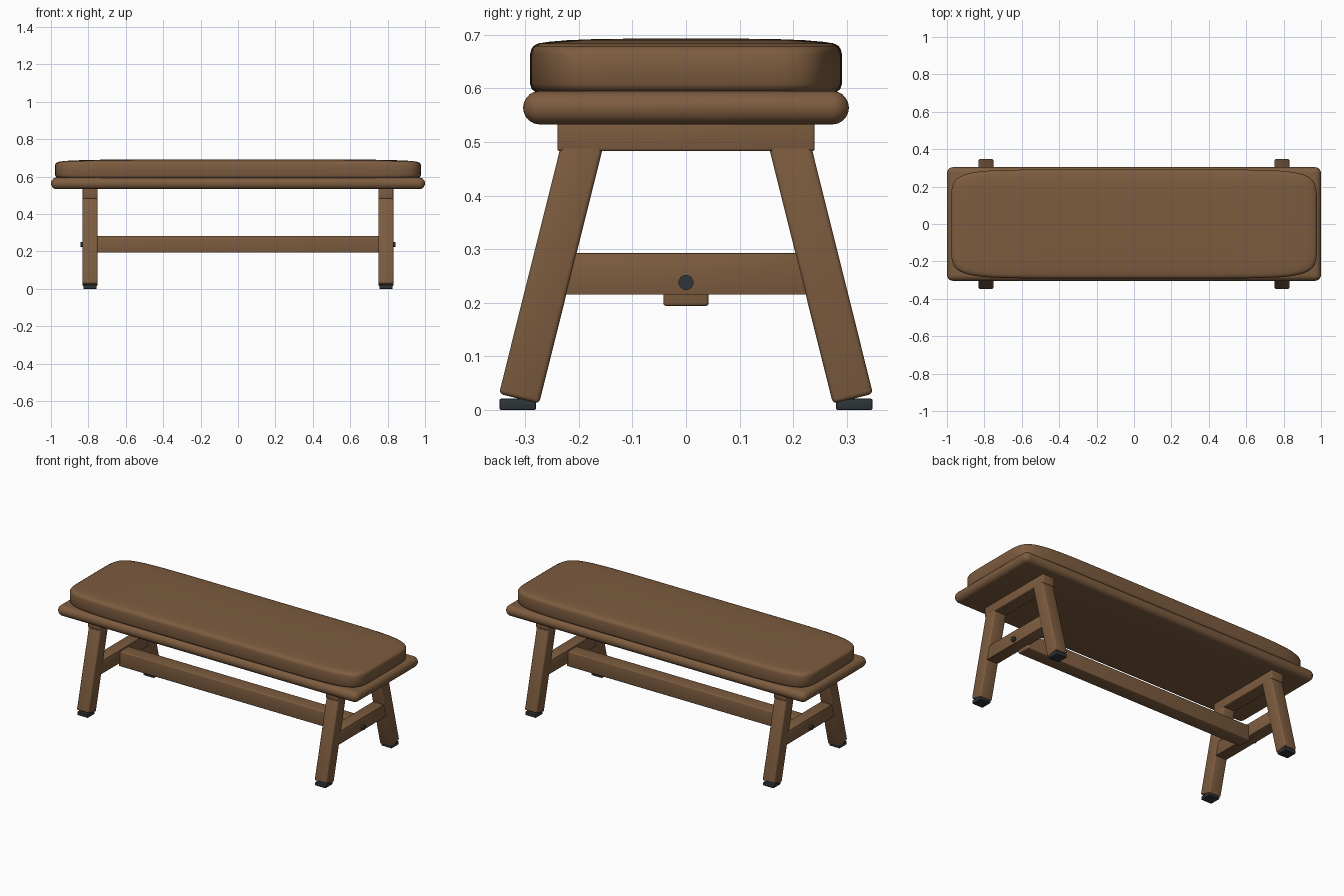
import bpy, bmesh, math
from mathutils import Matrix

if "Cube" in bpy.data.objects:
    bpy.data.objects.remove(bpy.data.objects["Cube"])


def material(name, col):
    m = bpy.data.materials.new(name)
    m.diffuse_color = (*col, 1)
    m.use_nodes = True
    m.node_tree.nodes["Principled BSDF"].inputs["Base Color"].default_value = m.diffuse_color
    return m


wood = material("brown wood", (0.205, 0.107, 0.050))
rubber = material("dark rubber", (0.028, 0.035, 0.039))


def finish(name, bm, mat, bevel=0, segs=3):
    bmesh.ops.recalc_face_normals(bm, faces=bm.faces)
    if bevel:
        bmesh.ops.bevel(bm, geom=bm.edges[:], offset=bevel, segments=segs,
                        profile=0.5, affect='EDGES')
    me = bpy.data.meshes.new(name)
    bm.to_mesh(me)
    bm.free()
    ob = bpy.data.objects.new(name, me)
    bpy.context.collection.objects.link(ob)
    me.materials.append(mat)
    bpy.ops.object.select_all(action='DESELECT')
    ob.select_set(True)
    bpy.context.view_layer.objects.active = ob
    bpy.ops.object.shade_smooth_by_angle(angle=math.radians(35))
    return ob


def box(name, loc, size, mat, bevel=0, segs=3, tilt=0, taper=1):
    bm = bmesh.new()
    bmesh.ops.create_cube(bm, size=1)
    for v in bm.verts:
        if v.co.z > 0:
            v.co.y *= taper
        v.co = [c * s for c, s in zip(v.co, size)]
    m = Matrix.Translation(loc) @ Matrix.Rotation(tilt, 4, 'X')
    bmesh.ops.transform(bm, matrix=m, verts=bm.verts)
    return finish(name, bm, mat, bevel, segs)


def loft(name, rings, mat):
    """Skin a list of point rings and cap both ends."""
    bm = bmesh.new()
    loops = [[bm.verts.new(p) for p in r] for r in rings]
    n = len(loops[0])
    for a, b in zip(loops, loops[1:]):
        for i in range(n):
            bm.faces.new((a[i], a[(i + 1) % n], b[(i + 1) % n], b[i]))
    bm.faces.new(loops[0])
    bm.faces.new(loops[-1])
    return finish(name, bm, mat)


def rounded_rect(a, b, r, z, k=6):
    pts = []
    for q, (sx, sy) in enumerate(((1, 1), (-1, 1), (-1, -1), (1, -1))):
        for i in range(k + 1):
            t = math.pi / 2 * (q + i / k)
            pts.append((sx * (a - r) + r * math.cos(t),
                        sy * (b - r) + r * math.sin(t), z))
    return pts


def superellipse(a, b, z, n=8, count=120):
    pts = []
    for i in range(count):
        t = 2 * math.pi * (i + 0.5) / count
        c, s = math.cos(t), math.sin(t)
        pts.append((math.copysign(a * abs(c) ** (2 / n), c),
                    math.copysign(b * abs(s) ** (2 / n), s), z))
    return pts


# Seat board with a fully rounded edge
rings = []
for i in range(11):
    t = math.pi * (i / 10 - 0.5)
    d = 0.03 * (1 - math.cos(t))
    rings.append(rounded_rect(1 - d, 0.304 - d, 0.033 - d, 0.564 + 0.031 * math.sin(t)))
loft("seat_board", rings, wood)

# Domed cushion: inset in x, inset in y, height
profile = [(0.015, 0.010, 0.593), (0.005, 0.003, 0.599), (0, 0, 0.608),
           (0, 0, 0.664), (0.004, 0.002, 0.672), (0.016, 0.006, 0.679),
           (0.048, 0.015, 0.684), (0.10, 0.035, 0.687), (0.2, 0.07, 0.690),
           (0.36, 0.12, 0.692), (0.6, 0.2, 0.693)]
loft("cushion", [superellipse(0.978 - dx, 0.291 - dy, z) for dx, dy, z in profile], wood)

# End frames
A = math.radians(14)
L = 0.505
for sx, end in ((-1, "left"), (1, "right")):
    x = sx * 0.791
    box(end + "_top_rail", (x, 0, 0.512), (0.08, 0.48, 0.058), wood, 0.005)
    # Trapezoid cross rail meeting the splayed legs
    box(end + "_cross_rail", (x, 0, 0.254), (0.072, 0.456, 0.078), wood, 0.002, 2,
        taper=0.915)
    for sy, side in ((-1, "front"), (1, "back")):
        cy = sy * (0.3115 - math.sin(A) * L / 2)
        cz = 0.021 + math.cos(A) * L / 2
        box(f"{side}_{end}_leg", (x, cy, cz), (0.08, 0.077, L), wood, 0.008,
            tilt=sy * A)
        box(f"{side}_{end}_foot", (x, sy * 0.314, 0.0105), (0.07, 0.068, 0.021),
            rubber, 0.003, 2)
    # Bolt head on the outer face
    bm = bmesh.new()
    bmesh.ops.create_cone(bm, cap_ends=True, segments=24, radius1=0.014,
                          radius2=0.014, depth=0.03)
    bmesh.ops.transform(bm, verts=bm.verts,
                        matrix=Matrix.Translation((sx * 0.826, 0, 0.238))
                        @ Matrix.Rotation(math.pi / 2, 4, 'Y'))
    finish(end + "_bolt", bm, rubber)

# Long stretcher between the end frames
box("stretcher", (0, 0, 0.239), (1.53, 0.084, 0.09), wood, 0.005)
